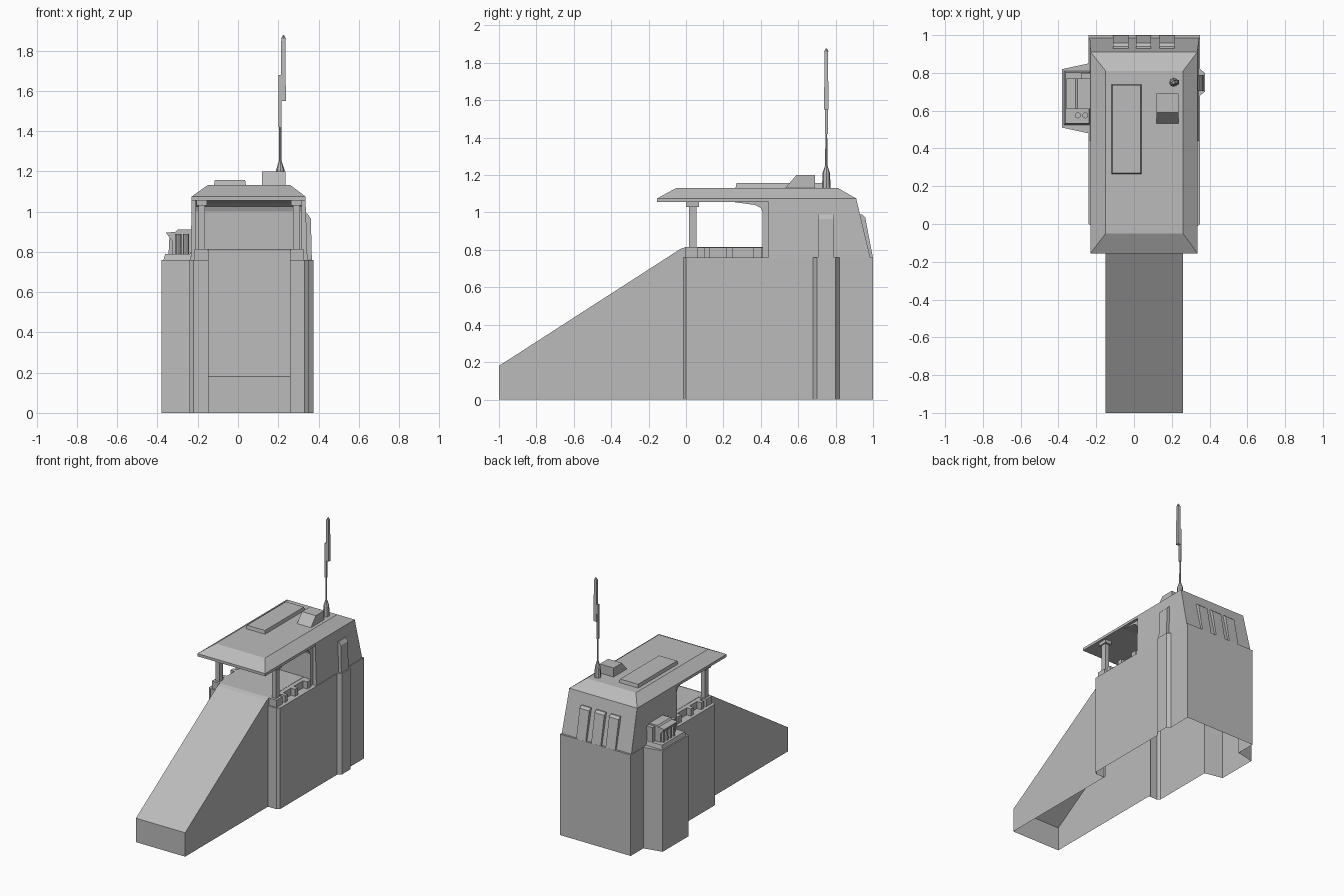
import bpy, bmesh
from mathutils import Vector

cube = bpy.data.objects.get("Cube")
if cube:
    bpy.data.objects.remove(cube, do_unlink=True)

grey = bpy.data.materials.new("plain grey")
grey.use_nodes = True
grey.diffuse_color = (0.5, 0.5, 0.5, 1)
grey.node_tree.nodes["Principled BSDF"].inputs["Base Color"].default_value = (0.5, 0.5, 0.5, 1)


def loft(name, low, high, drop=None):
    """Close two matching loops into a solid; drop(normal, centre) leaves faces open."""
    bm = bmesh.new()
    a = [bm.verts.new(p) for p in low]
    b = [bm.verts.new(p) for p in high]
    bm.faces.new(a)
    bm.faces.new(b)
    for i in range(len(a)):
        j = (i + 1) % len(a)
        bm.faces.new((a[i], a[j], b[j], b[i]))
    bmesh.ops.recalc_face_normals(bm, faces=bm.faces)
    bm.normal_update()
    if drop:
        gone = [f for f in bm.faces if drop(f.normal, f.calc_center_median())]
        bmesh.ops.delete(bm, geom=gone, context="FACES")
    mesh = bpy.data.meshes.new(name)
    bm.to_mesh(mesh)
    bm.free()
    mesh.materials.append(grey)
    obj = bpy.data.objects.new(name, mesh)
    bpy.context.collection.objects.link(obj)
    return obj


def prism(name, points, axis, start, end, drop=None):
    """Extrude a 2D profile along x, y or z."""
    def place(t):
        loop = []
        for p in points:
            v = list(p)
            v.insert("xyz".index(axis), t)
            loop.append(Vector(v))
        return loop
    return loft(name, place(start), place(end), drop)


def box(name, x0, x1, y0, y1, z0, z1, dx=0, dy=0):
    """Box whose top is inset by dx and dy."""
    def rect(z, ix, iy):
        return [(x0 + ix, y0 + iy, z), (x1 - ix, y0 + iy, z),
                (x1 - ix, y1 - iy, z), (x0 + ix, y1 - iy, z)]
    return loft(name, rect(z0, 0, 0), rect(z1, dx, dy))


def rod(name, x, y, r0, r1, z0, z1, sides=8):
    bpy.ops.mesh.primitive_cone_add(vertices=sides, radius1=r0, radius2=r1,
                                    depth=z1 - z0, location=(x, y, (z0 + z1) / 2))
    obj = bpy.context.object
    obj.name = name
    obj.data.materials.append(grey)
    return obj


MID = 0.055      # centre line of ramp and cabin
DECK = 0.76

# Hollow lower body with the two side bays, open below and towards the ramp
footprint = [(-.15, -.015), (-.22, -.015), (-.24, 0), (-.24, .48), (-.38, .51),
             (-.38, .82), (-.24, .85), (-.24, 1), (.35, 1), (.35, .82),
             (.375, .80), (.375, .70), (.35, .68), (.35, 0), (.33, -.015), (.26, -.015)]
prism("lower_body", footprint, "z", 0, DECK,
      lambda n, c: n.z < -.9 or (n.y < -.9 and abs(c.x - MID) < .1))

# Ramp and raised walkway, open below and behind
prism("ramp", [(-1, 0), (-1, .18), (-.03, .805), (0, .815), (.43, .815), (.43, DECK), (0, DECK), (0, 0)],
      "x", -.15, .26, lambda n, c: n.z < -.9 or n.y > .9)

# Cabin with sloping back
loft("cabin",
     [(-.235, .44, DECK), (.345, .44, DECK), (.345, .985, DECK), (-.235, .985, DECK)],
     [(-.23, .44, 1.075), (.335, .44, 1.075), (.335, .91, 1.075), (-.23, .91, 1.075)])
prism("cabin_front_frame", [(.44, DECK), (.41, DECK), (.41, 1.0), (.4, 1.025), (.37, 1.04),
                            (.26, 1.055), (.44, 1.055)], "x", -.21, .315)

# Roof with bevelled edges
box("roof_rim", -.23, .335, -.155, .91, 1.055, 1.075)
loft("roof_top",
     [(-.23, -.155, 1.075), (.335, -.155, 1.075), (.335, .91, 1.075), (-.23, .91, 1.075)],
     [(-.15, -.05, 1.132), (.26, -.05, 1.132), (.26, .81, 1.132), (-.15, .81, 1.132)])
box("roof_panel", -.12, .04, .265, .74, 1.13, 1.157, .005, .005)
prism("roof_vent", [(.53, 1.13), (.59, 1.2), (.69, 1.2), (.69, 1.13)], "x", .12, .235)

# Antenna
rod("antenna_base", .21, .75, .023, .02, 1.13, 1.21)
rod("antenna_collar", .21, .75, .02, .007, 1.21, 1.25)
rod("antenna_rod", .21, .75, .006, .005, 1.25, 1.43)
box("antenna_lower_blade", .202, .216, .742, .758, 1.42, 1.68)
box("antenna_upper_blade", .212, .238, .738, .762, 1.55, 1.86, .003, .003)
rod("antenna_tip", .226, .75, .012, .003, 1.86, 1.877)

# Front posts and kerb blocks, repeated on both sides
for side, label in ((-1, "right"), (1, "left")):
    def pair(name, inner, outer, *rest):
        x = sorted((MID + side * inner, MID + side * outer))
        return box(label + "_" + name, *x, *rest)
    pair("post_base", .205, .27, -.005, .065, DECK, .815)
    pair("post", .218, .252, .015, .055, .815, 1.03)
    pair("post_cap", .208, .262, 0, .07, 1.03, 1.055)
    pair("kerb", .205, .235, .06, .42, DECK, .813)
    for y0, y1 in ((.095, .125), (.215, .25), (.36, .405)):
        pair("kerb_block", .23, .27, y0, y1, DECK, .813)

# Rear ribs and the side rib
for x in (-.07, .05, .175):
    prism("rear_rib", [(.96, DECK), (.999, DECK), (.958, .975), (.94, .99), (.91, .99)],
          "x", x - .04, x + .04)
prism("side_rib", [(.33, DECK), (.367, DECK), (.362, .965), (.345, .99), (.33, .99)],
      "y", .705, .79)

# Equipment on the wide side bay
box("console_plate", -.37, -.23, .525, .81, DECK, .79, .008, .008)
prism("console", [(-.235, .79), (-.325, .79), (-.325, .85), (-.358, .895), (-.31, .9),
                  (-.3, .91), (-.23, .91)], "y", .61, .77)
box("console_back", -.28, -.23, .77, .80, .79, .9)
for x in (-.297, -.258):
    rod("console_canister", x, .575, .016, .016, .79, .89, 10)
for y in (.63, .67, .71, .75):
    box("console_fin", -.345, -.32, y - .008, y + .008, .79, .87, .004, 0)
